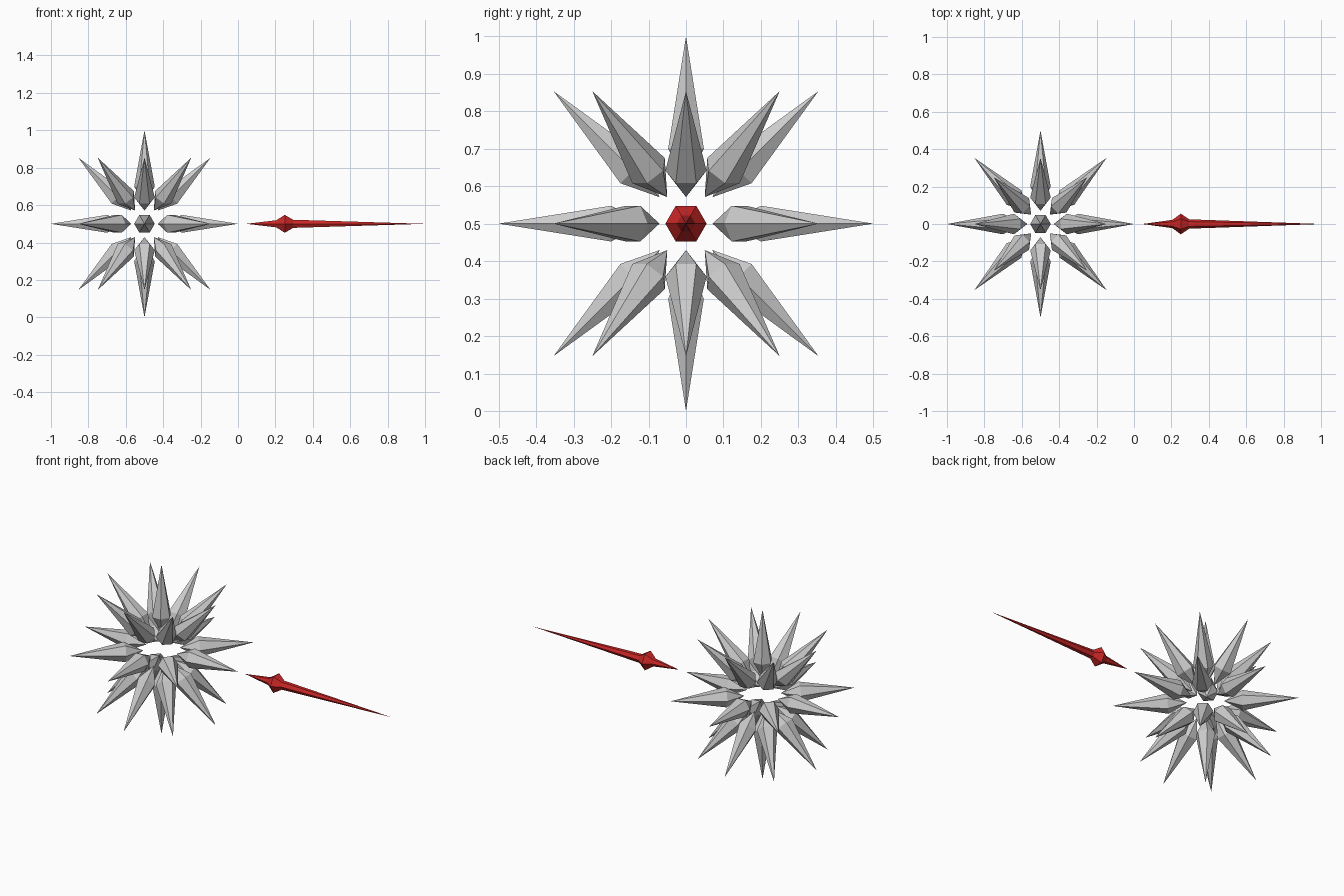
import bpy, bmesh
from math import sin, cos, pi, radians
from mathutils import Vector, Matrix

if "Cube" in bpy.data.objects:
    bpy.data.objects.remove(bpy.data.objects["Cube"])

SIDES = 6


def spindle_mesh(name, profile):
    """Six-sided spindle along z; profile = (distance, radius), pointed ends."""
    bm = bmesh.new()
    start = bm.verts.new((0, 0, profile[0][0]))
    end = bm.verts.new((0, 0, profile[-1][0]))
    rings = [[bm.verts.new((r * cos(2 * pi * i / SIDES), r * sin(2 * pi * i / SIDES), z))
              for i in range(SIDES)] for z, r in profile[1:-1]]
    for i in range(SIDES):
        j = (i + 1) % SIDES
        bm.faces.new((start, rings[0][j], rings[0][i]))
        for a, b in zip(rings, rings[1:]):
            bm.faces.new((a[i], a[j], b[j], b[i]))
        bm.faces.new((rings[-1][i], rings[-1][j], end))
    bmesh.ops.recalc_face_normals(bm, faces=bm.faces)
    mesh = bpy.data.meshes.new(name)
    bm.to_mesh(mesh)
    bm.free()
    return mesh


def place(name, mesh, origin, lat, lon):
    """Point the spindle's z axis towards a latitude and longitude."""
    la, lo = radians(lat), radians(lon)
    d = Vector((cos(la) * cos(lo), cos(la) * sin(lo), sin(la)))
    e1 = Vector((-sin(lo), cos(lo), 0))
    rot = Matrix((e1, d.cross(e1), d)).transposed().to_4x4()
    ob = bpy.data.objects.new(name, mesh)
    ob.matrix_world = Matrix.Translation(origin) @ rot
    bpy.context.collection.objects.link(ob)
    return ob


# Burst of 26 grey spikes around an empty core
spike = spindle_mesh("spike", [(0.10, 0), (0.20, 0.055), (0.50, 0)])
core = Vector((-0.5, 0, 0.5))
for lat in (-45, 0, 45):
    for k in range(8):
        place("burst_spike", spike, core, lat, k * 45)
for lat in (-90, 90):
    place("pole_spike", spike, core, lat, -90)

# Long red needle with a flared collar
needle = spindle_mesh("needle", [(0.045, 0), (0.205, 0.022), (0.25, 0.055),
                                 (0.295, 0.025), (1.0, 0)])
red = bpy.data.materials.new("red")
red.diffuse_color = (0.6, 0.02, 0.02, 1)
red.use_nodes = True
red.node_tree.nodes["Principled BSDF"].inputs["Base Color"].default_value = red.diffuse_color
needle.materials.append(red)
place("red_needle", needle, Vector((0, 0, 0.5)), 0, 0)
